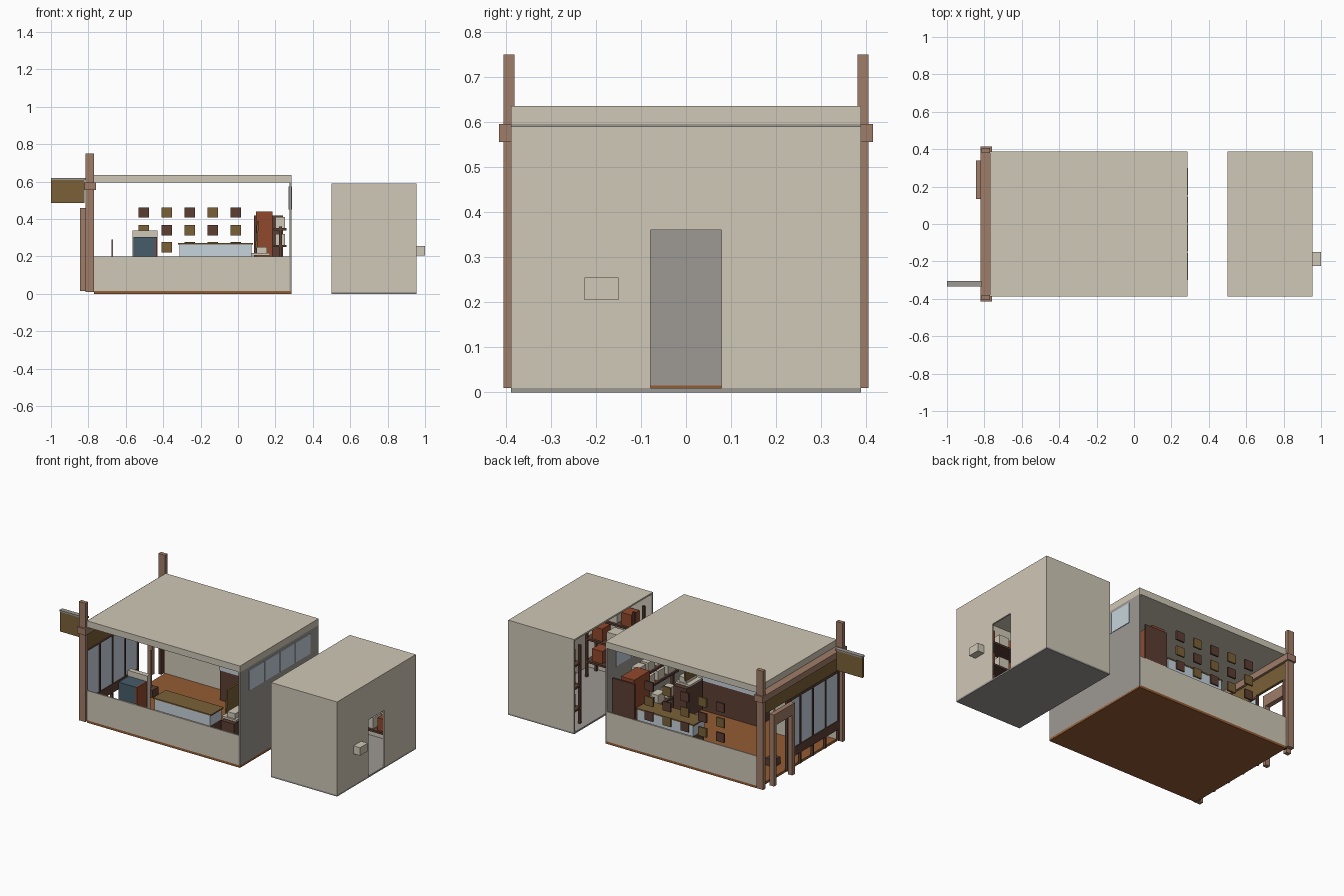
import bpy, bmesh, math
from mathutils import Matrix

if "Cube" in bpy.data.objects:
    bpy.data.objects.remove(bpy.data.objects["Cube"])


def mat(name, r, g, b):
    m = bpy.data.materials.new(name)
    lin = [((c / 255 + 0.055) / 1.055) ** 2.4 for c in (r, g, b)]
    m.diffuse_color = (*lin, 1)
    m.use_nodes = True
    m.node_tree.nodes["Principled BSDF"].inputs["Base Color"].default_value = m.diffuse_color
    return m


BEIGE = mat("beige plaster", 208, 200, 183)
GREY = mat("grey concrete", 157, 153, 147)
BROWN = mat("light brown wood", 160, 125, 104)
DARK = mat("dark brown wood", 92, 62, 52)
RED = mat("red brown wood", 145, 73, 45)
ORANGE = mat("orange floor wood", 148, 92, 52)
OLIVE = mat("olive gold wood", 122, 97, 56)
GLASS = mat("pale blue glass", 198, 211, 220)
TEAL = mat("slate blue", 70, 92, 106)


def boxes(name, material, items, rot=None):
    """One object made of boxes given as (x0, x1, y0, y1, z0, z1)."""
    bm = bmesh.new()
    for x0, x1, y0, y1, z0, z1 in items:
        m = Matrix.Translation(((x0 + x1) / 2, (y0 + y1) / 2, (z0 + z1) / 2))
        if rot:
            m = m @ Matrix.Rotation(rot, 4, 'Y')
        bmesh.ops.create_cube(bm, size=1, matrix=m @ Matrix.Diagonal((x1 - x0, y1 - y0, z1 - z0, 1)))
    me = bpy.data.meshes.new(name)
    bm.to_mesh(me)
    bm.free()
    me.materials.append(material)
    ob = bpy.data.objects.new(name, me)
    bpy.context.collection.objects.link(ob)
    return ob


def both(x0, x1, y0, y1, z0, z1):
    """A box and its mirror image across y = 0."""
    return [(x0, x1, y0, y1, z0, z1), (x0, x1, -y1, -y0, z0, z1)]


# Shop shell
boxes("shop_floor", ORANGE, [(-.77, .285, -.388, .388, 0, .015)])
boxes("shop_low_walls", BEIGE, both(-.77, .275, .38, .388, .015, .2))
boxes("shop_side_wall", GREY, [(.275, .285, -.388, .388, .01, .595)])
boxes("shop_roof", BEIGE, [(-.77, .285, -.388, .388, .595, .635)])

# Strip of four panes in the side wall
ys = [-.3 + .152 * i for i in range(4)]
boxes("side_window_panes", GLASS, [(.271, .289, y, y + .144, .45, .575) for y in ys])

# Timber frame of the shop front
boxes("corner_posts", BROWN, both(-.815, -.77, .38, .405, .01, .75))
boxes("cross_beam", BROWN, [(-.82, -.76, -.415, .415, .555, .595)])
boxes("front_top_board", OLIVE, [(-.79, -.775, -.38, .38, .455, .555)])
px = [-.38 + .125 * i for i in range(4)]
boxes("shop_front_panes", GLASS, [(-.787, -.78, y + .008, y + .125, .14, .455) for y in px])
boxes("shop_front_mullions", DARK,
      [(-.792, -.775, y, y + .01, .015, .455) for y in px + [.12]]
      + [(-.792, -.775, -.38, .13, .085, .14), (-.792, -.775, -.38, .13, .44, .455)])

# Doorway
boxes("door_frame", BROWN, [(-.845, -.815, y, y + .025, .015, .46) for y in (.135, .315)]
      + [(-.845, -.815, .16, .315, .39, .46)])
boxes("door_side_frame", DARK, [(-.792, -.775, .35, .38, .015, .455)])

# Hanging sign
boxes("sign_board", OLIVE, [(-1, -.82, -.328, -.31, .485, .61)])
boxes("sign_cap", GREY, [(-1, -.815, -.333, -.305, .61, .62)])

# Checkered picture tiles along the back opening
tiles = {0: [], 1: []}
for r, z in enumerate((.435, .34, .248)):
    for c in range(5):
        x = -.505 + .123 * c
        tiles[(r + c) % 2].append((x - .028, x + .028, .376, .386, z - .028, z + .028))
boxes("dark_tiles", DARK, tiles[0])
boxes("gold_tiles", OLIVE, tiles[1])

# Two display counters along the long walls
boxes("counter_bases", DARK, both(-.31, .07, .265, .378, .015, .2))
boxes("counter_glass", GLASS, both(-.312, .072, .263, .378, .2, .265))
boxes("counter_tops", OLIVE, both(-.32, .08, .255, .38, .265, .273))

# Cooler by the front wall
boxes("cooler", TEAL, [(-.56, -.442, -.378, -.28, .015, .305)])
boxes("cooler_side", RED, [(-.442, -.432, -.378, -.25, .015, .305)])
boxes("cooler_back", BEIGE, [(-.565, -.43, -.28, -.25, .015, .34)])
boxes("stand_pole", BROWN, [(-.676, -.668, .1, .108, .015, .29)])
boxes("stool", DARK, [(-.7, -.64, .07, .13, .015, .06)])

# Cabinet in the back corner
boxes("cabinet", RED, [(.095, .185, .22, .375, .015, .44)])
boxes("cabinet_back", DARK, [(.085, .24, .375, .385, .015, .42)])

# Wall shelf with goods
boxes("wall_shelf", DARK, [(.19, .258, -.2, .2, z, z + .012) for z in (.1, .25, .34)]
      + [(.22, .235, y, y + .015, .015, .36) for y in (-.2, .185)])
boxes("shelf_goods", BEIGE, [(.2, .25, y, y + .07, z, z + .058)
                             for z in (.112, .262, .352) for y in (-.18, -.08, .02, .11)])

# Cash desk and tilted screen
boxes("cash_desk", DARK, [(.08, .17, -.28, -.12, .015, .2)])
boxes("cash_box", BEIGE, [(.07, .17, -.26, -.14, .205, .218), (.1, .155, -.25, -.15, .218, .25)])
boxes("screen", OLIVE, [(.097, .107, -.26, -.13, .24, .39)], rot=.06)

# Store room, open toward the shop
boxes("store_floor", GREY, [(.5, .955, -.388, .388, 0, .01)])
boxes("store_walls", BEIGE, both(.5, .955, .378, .388, .01, .58)
      + both(.945, .955, .079, .378, .01, .58)
      + [(.945, .955, -.079, .079, .36, .58), (.5, .955, -.388, .388, .58, .59)])
boxes("store_vent_unit", BEIGE, [(.955, 1, -.225, -.15, .205, .255)])

# Store room racks and cartons
levels = (.1, .24, .38)
boxes("store_racks", DARK,
      sum([both(.54, .88, .26, .37, z, z + .012) for z in levels], [])
      + sum([both(x, x + .014, y, y + .014, .01, .5) for x in (.54, .866) for y in (.26, .356)], []))
boxes("dark_cartons", RED, sum([both(x, x + .07, .275, .355, z + .012, z + .09)
                                for z in levels for x in (.57, .77)], []))
boxes("pale_cartons", BEIGE, sum([both(.67, .74, .275, .355, z + .012, z + .08) for z in levels], []))
